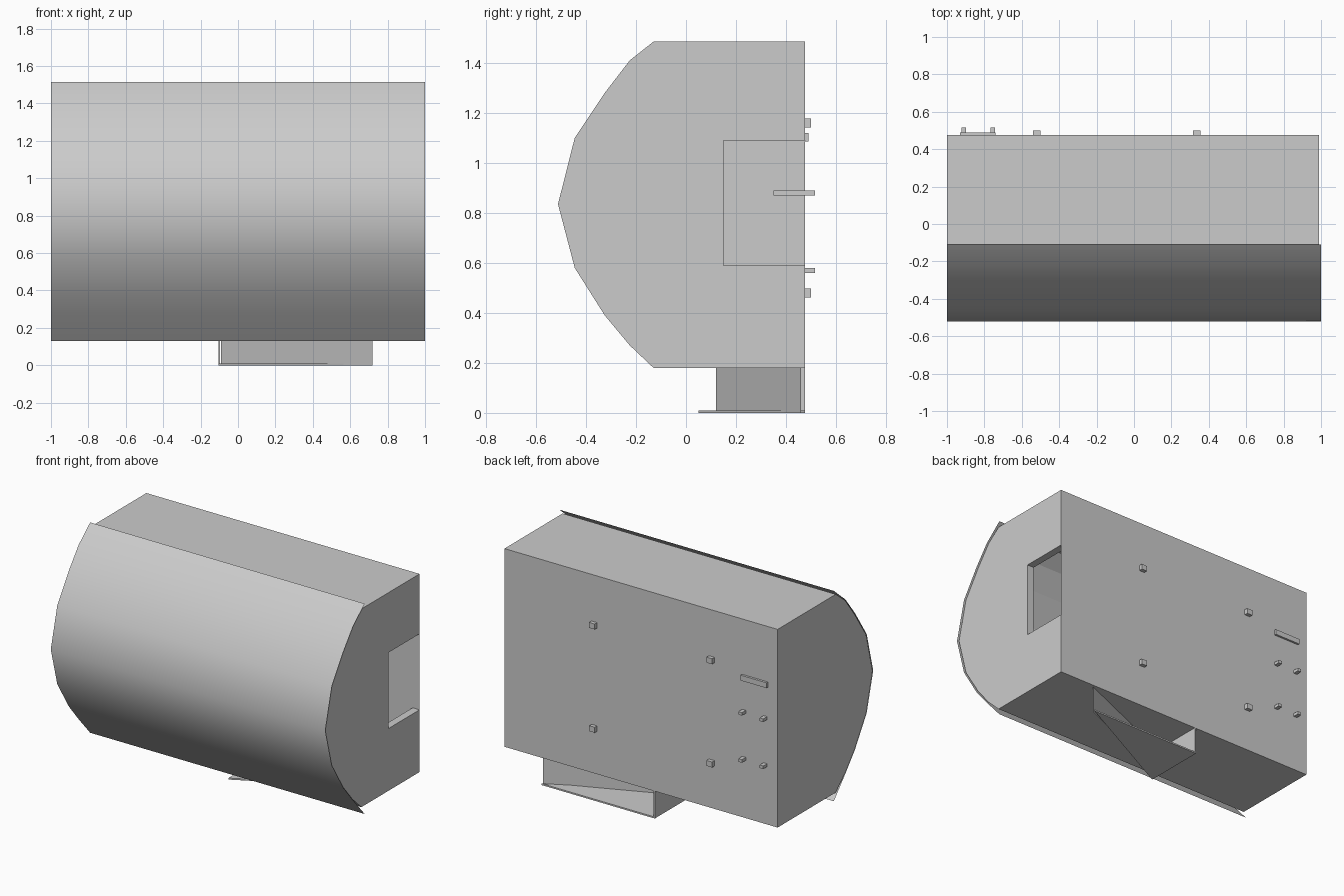
import bpy, bmesh
from mathutils import Vector

cube = bpy.data.objects.get("Cube")
if cube:
    bpy.data.objects.remove(cube, do_unlink=True)

grey = bpy.data.materials.new("light grey")
grey.use_nodes = True
GREY = (0.6, 0.6, 0.6, 1)
grey.diffuse_color = GREY
grey.node_tree.nodes["Principled BSDF"].inputs["Base Color"].default_value = GREY


def make_object(name, bm):
    mesh = bpy.data.meshes.new(name)
    bm.to_mesh(mesh)
    bm.free()
    mesh.materials.append(grey)
    obj = bpy.data.objects.new(name, mesh)
    bpy.context.collection.objects.link(obj)
    return obj


def sheet(name, polygons):
    """One flat face for each list of corner points."""
    bm = bmesh.new()
    for points in polygons:
        bm.faces.new([bm.verts.new(p) for p in points])
    bmesh.ops.remove_doubles(bm, verts=bm.verts, dist=0.0001)
    return make_object(name, bm)


def sweep(path, x0, x1):
    """Quads that carry a (y, z) path across the width."""
    return [[(x0, *a), (x0, *b), (x1, *b), (x1, *a)] for a, b in zip(path, path[1:])]


def box(name, low, high):
    low, high = Vector(low), Vector(high)
    bm = bmesh.new()
    bmesh.ops.create_cube(bm, size=1)
    bmesh.ops.scale(bm, vec=high - low, verts=bm.verts)
    bmesh.ops.translate(bm, vec=(low + high) / 2, verts=bm.verts)
    return make_object(name, bm)


# Hollow cabinet with an opening cut into its left end
LEFT, RIGHT, BACK = 0.99, -1.0, 0.475
TOP, BOTTOM = 1.485, 0.18
HOLE_FRONT, HOLE_LOW, HOLE_HIGH = 0.15, 0.59, 1.09
front = [(-0.13, TOP), (-0.225, 1.41), (-0.325, 1.28), (-0.445, 1.1), (-0.512, 0.835),
         (-0.445, 0.58), (-0.325, 0.39), (-0.225, 0.27), (-0.13, BOTTOM)]
back = [(BACK, BOTTOM), (BACK, TOP)]
hole = [(BACK, HOLE_LOW), (HOLE_FRONT, HOLE_LOW), (HOLE_FRONT, HOLE_HIGH), (BACK, HOLE_HIGH)]
outline = front + back
sheet("cabinet_walls", sweep(outline + outline[:1], RIGHT, LEFT))
sheet("right_end", [[(RIGHT, *p) for p in reversed(outline)]])
sheet("left_end", [[(LEFT, *p) for p in front + back[:1] + hole + back[1:]]])
sheet("opening_rim", sweep(hole, LEFT - 0.05, LEFT))

# Curved front cover, standing slightly proud of the cabinet
cover = [(-0.11, 1.515), (-0.23, 1.413), (-0.33, 1.285), (-0.452, 1.1), (-0.52, 0.835),
         (-0.452, 0.58), (-0.33, 0.385), (-0.23, 0.265), (-0.11, 0.13)]
shell = sheet("front_cover", sweep(cover, -1, 1))
for poly in shell.data.polygons:
    poly.use_smooth = True

# Wedge tray under the cabinet, open to the back
tray_left, tray_right = 0.72, -0.105
tray = [(tray_left, BACK), (tray_right, BACK), (tray_right, 0.05)]
bm = bmesh.new()
face = bm.faces.new([bm.verts.new((x, y, 0)) for x, y in tray])
grown = bmesh.ops.extrude_face_region(bm, geom=[face])
bmesh.ops.translate(bm, vec=(0, 0, 0.01),
                    verts=[v for v in grown["geom"] if isinstance(v, bmesh.types.BMVert)])
bmesh.ops.recalc_face_normals(bm, faces=bm.faces)
make_object("tray_floor", bm)
wall = [(tray_left, 0.46), (-0.09, 0.12)]
sheet("tray_slanted_wall", [[(*wall[0], 0), (*wall[1], 0),
                             (*wall[1], BOTTOM), (*wall[0], BOTTOM)]])
box("tray_side_wall", (tray_right, 0.12, 0), (tray_right + 0.01, BACK, BOTTOM))

# Sloping chute that leads in from the slot on the back
for i, (low, high) in enumerate([((0.15, 0.59), (0.49, 1.105)),
                                 ((0.15, 0.645), (0.45, 1.09)),
                                 ((0.15, 0.7), (0.41, 1.09))]):
    sheet(f"chute_plate_{i + 1}", sweep([low, high], -0.93, -0.74))
box("slot_lip", (-0.93, BACK, 1.085), (-0.74, 0.49, 1.12))

# Mounting pegs on the back
for x in (0.335, -0.52):
    for z in (0.48, 1.16):
        box("mounting_peg", (x - 0.02, BACK, z - 0.018), (x + 0.02, 0.5, z + 0.018))
for x in (-0.755, -0.91):
    for z in (0.57, 0.88):
        box("chute_pin", (x - 0.013, 0.35, z - 0.01), (x + 0.013, 0.515, z + 0.01))
